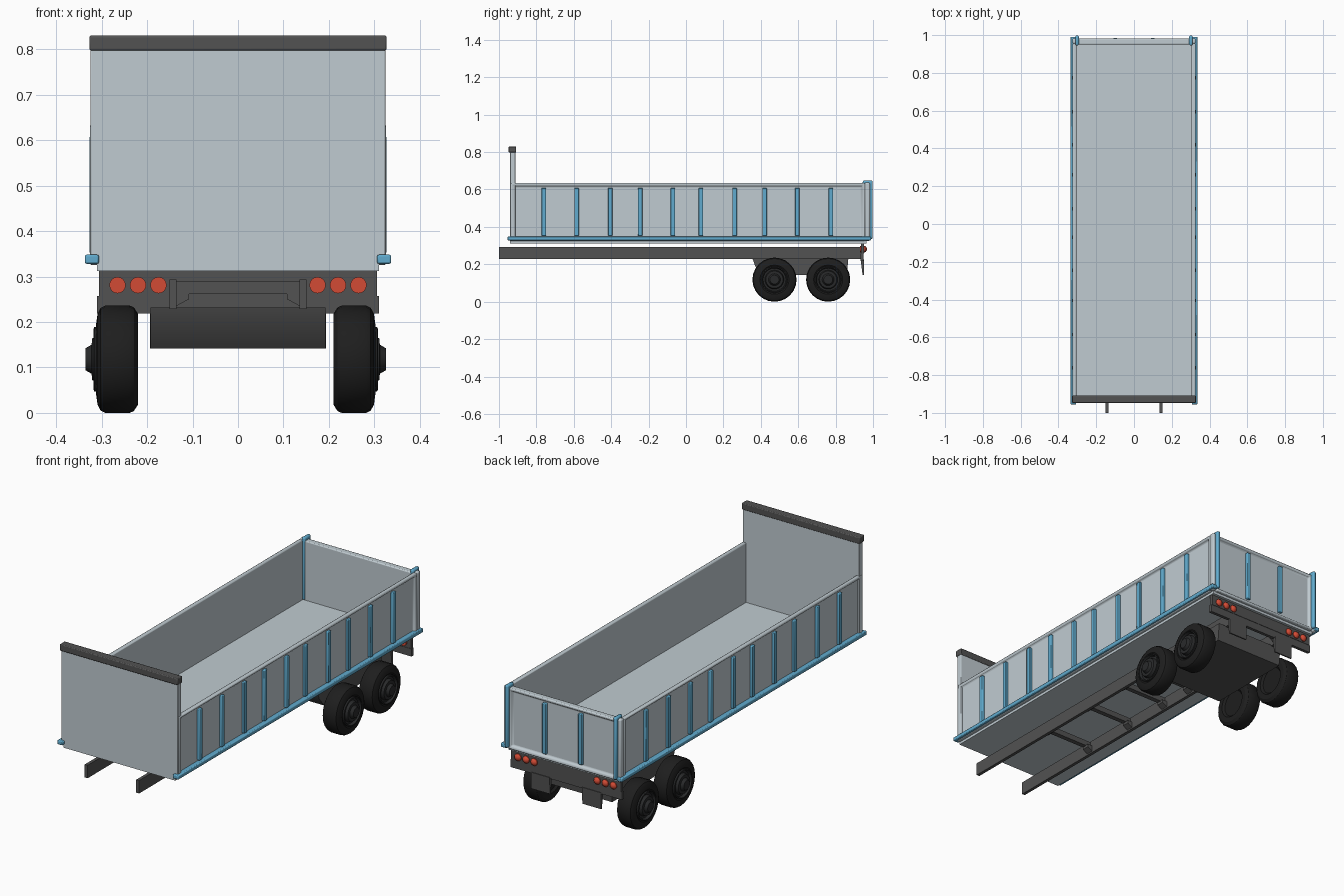
import bpy, bmesh, math
from mathutils import Vector

if "Cube" in bpy.data.objects:
    bpy.data.objects.remove(bpy.data.objects["Cube"])


def material(name, rgb):
    m = bpy.data.materials.new(name)
    m.diffuse_color = (*rgb, 1)
    m.use_nodes = True
    m.node_tree.nodes["Principled BSDF"].inputs["Base Color"].default_value = m.diffuse_color
    return m


BODY = material("pale_grey_paint", (0.53, 0.60, 0.64))
BLUE = material("blue_trim", (0.12, 0.41, 0.62))
STEEL = material("chassis_grey", (0.085, 0.085, 0.085))
TYRE = material("tyre_black", (0.013, 0.013, 0.013))
RIM = material("rim_dark_grey", (0.022, 0.023, 0.024))
RED = material("lamp_red", (0.65, 0.07, 0.035))


def finish(name, bm, mat, bevel=0, segments=2):
    bmesh.ops.recalc_face_normals(bm, faces=bm.faces[:])
    me = bpy.data.meshes.new(name)
    bm.to_mesh(me)
    bm.free()
    me.materials.append(mat)
    ob = bpy.data.objects.new(name, me)
    bpy.context.collection.objects.link(ob)
    if bevel:
        b = ob.modifiers.new("bevel", 'BEVEL')
        b.width, b.segments, b.limit_method = bevel, segments, 'ANGLE'
    return ob


def box(name, x, y, z, mat, bevel=0, panel=None):
    """Box from ranges; panel = direction of the face to get a recessed panel."""
    bm = bmesh.new()
    bmesh.ops.create_cube(bm, size=1)
    for v in bm.verts:
        v.co = [r[0] + (c + 0.5) * (r[1] - r[0]) for c, r in zip(v.co, (x, y, z))]
    if panel:
        bm.normal_update()
        f = max(bm.faces, key=lambda f: f.normal.dot(Vector(panel)))
        bmesh.ops.inset_individual(bm, faces=[f], thickness=0.018)
        bmesh.ops.inset_individual(bm, faces=[f], thickness=0.008, depth=-0.012)
    return finish(name, bm, mat, bevel)


def extrude_x(name, profile, x0, x1, mat):
    """Extrude a (y, z) outline along x."""
    bm = bmesh.new()
    f = bm.faces.new([bm.verts.new((x0, y, z)) for y, z in profile])
    r = bmesh.ops.extrude_face_region(bm, geom=[f])
    vs = [g for g in r["geom"] if isinstance(g, bmesh.types.BMVert)]
    bmesh.ops.translate(bm, verts=vs, vec=(x1 - x0, 0, 0))
    return finish(name, bm, mat)


def extrude_y(name, profile, y0, y1, mat):
    """Extrude an (x, z) outline along y."""
    bm = bmesh.new()
    f = bm.faces.new([bm.verts.new((x, y0, z)) for x, z in profile])
    r = bmesh.ops.extrude_face_region(bm, geom=[f])
    vs = [g for g in r["geom"] if isinstance(g, bmesh.types.BMVert)]
    bmesh.ops.translate(bm, verts=vs, vec=(0, y1 - y0, 0))
    return finish(name, bm, mat)


def lathe(name, profile, centre, axis, mat, n=24):
    """Revolve (offset, radius) points round the 'x' or 'y' axis."""
    bm = bmesh.new()
    rings = []
    for o, r in profile:
        ring = []
        for i in range(n):
            a = 2 * math.pi * i / n
            c, s = r * math.cos(a), r * math.sin(a)
            p = (o, c, s) if axis == 'x' else (c, o, s)
            ring.append(bm.verts.new(Vector(p) + Vector(centre)))
        rings.append(ring)
    for a, b in zip(rings, rings[1:]):
        for i in range(n):
            j = (i + 1) % n
            bm.faces.new((a[i], a[j], b[j], b[i]))
    bm.faces.new(rings[0])
    bm.faces.new(rings[-1])
    return finish(name, bm, mat)


def span(s, a, b):
    return tuple(sorted((s * a, s * b)))


# cargo bed: floor, front wall with cap, tailgate
box("bed_floor", (-0.31, 0.31), (-0.94, 0.965), (0.312, 0.335), BODY)
box("front_wall", (-0.324, 0.324), (-0.94, -0.912), (0.325, 0.80), BODY, 0.003)
box("front_wall_cap", (-0.327, 0.327), (-0.948, -0.908), (0.797, 0.83), STEEL, 0.004)
box("tailgate", (-0.30, 0.30), (0.95, 0.982), (0.325, 0.632), BODY, 0.005, (0, 1, 0))
for i, x in enumerate((-0.1, 0.1)):
    box(f"tailgate_rib_{i}", (x - 0.011, x + 0.011), (0.966, 0.984), (0.352, 0.606), BLUE, 0.003)

RIBS = (-0.76, -0.585, -0.405, -0.245, -0.07, 0.08, 0.26, 0.42, 0.595, 0.775)
for side, s in (("right", 1), ("left", -1)):
    # side walls with recessed panel and ribs
    box(side + "_wall", span(s, 0.305, 0.326), (-0.935, 0.957), (0.325, 0.634), BODY, 0.005, (s, 0, 0))
    for i, y in enumerate(RIBS):
        box(f"{side}_rib_{i}", span(s, 0.31, 0.327), (y - 0.012, y + 0.012), (0.352, 0.608), BLUE, 0.003)
    # rear corner column, blue corner post and blue bottom rail
    box(side + "_rear_column", span(s, 0.303, 0.326), (0.955, 0.983), (0.325, 0.637), BODY, 0.007)
    box(side + "_corner_post", span(s, 0.292, 0.311), (0.945, 0.998), (0.335, 0.648), BLUE, 0.007)
    box(side + "_bottom_rail", span(s, 0.306, 0.337), (-0.955, 0.99), (0.328, 0.348), BLUE, 0.004)

    # chassis rail, mud flap
    box(side + "_chassis_rail", span(s, 0.135, 0.151), (-1.0, 0.937), (0.228, 0.293), STEEL)
    extrude_x(side + "_mud_flap", [(0.934, 0.225), (0.953, 0.225), (0.951, 0.142), (0.944, 0.142)],
              s * 0.09, s * 0.194, STEEL)
    # tail lamps, showing on both faces of the lamp bar
    for i, x in enumerate((0.175, 0.22, 0.265)):
        lathe(f"{side}_tail_lamp_{i}", [(-0.026, 0.018), (0.001, 0.018), (0.007, 0.014), (0.012, 0.005)],
              (s * x, 0.955, 0.281), 'y', RED, 16)

    # wheels
    for pos, y in (("front", 0.473), ("rear", 0.76)):
        c = (-0.005, y, 0.118)
        lathe(f"{side}_{pos}_tyre",
              [(s * o, r) for o, r in ((0.225, 0.065), (0.215, 0.075), (0.215, 0.1), (0.224, 0.114),
                                       (0.233, 0.118), (0.287, 0.118), (0.297, 0.113), (0.304, 0.1),
                                       (0.307, 0.078), (0.302, 0.07), (0.29, 0.066))], c, 'x', TYRE)
        lathe(f"{side}_{pos}_rim",
              [(s * o, r) for o, r in ((0.285, 0.068), (0.311, 0.071), (0.313, 0.066), (0.3, 0.061),
                                       (0.3, 0.051), (0.316, 0.046), (0.317, 0.032), (0.322, 0.029),
                                       (0.331, 0.024), (0.331, 0.012))], c, 'x', RIM)

# cross members between the rails, with corner gussets
for i, y in enumerate((-0.5, -0.2, 0.06, 0.25, 0.9)):
    box(f"cross_member_{i}", (-0.14, 0.14), (y - 0.012, y + 0.012), (0.262, 0.29), STEEL)
    for side, s in (("right", 1), ("left", -1)):
        extrude_y(f"{side}_gusset_{i}",
                  [(s * 0.143, 0.231), (s * 0.108, 0.25), (s * 0.108, 0.265), (s * 0.143, 0.265)],
                  y - 0.012, y + 0.025, STEEL)

# suspension housing between the wheels
extrude_x("suspension_housing", [(0.355, 0.232), (0.868, 0.232), (0.86, 0.142), (0.41, 0.142), (0.37, 0.19)],
          -0.192, 0.192, STEEL)

# rear lamp bar and bumper
box("lamp_bar", (-0.306, 0.306), (0.936, 0.952), (0.257, 0.312), STEEL)
box("rear_bumper", (-0.31, 0.31), (0.934, 0.95), (0.219, 0.257), STEEL)

# smooth shading with sharp edges kept
for ob in bpy.data.objects:
    ob.select_set(True)
    bpy.context.view_layer.objects.active = ob
bpy.ops.object.shade_smooth_by_angle(angle=math.radians(32))
